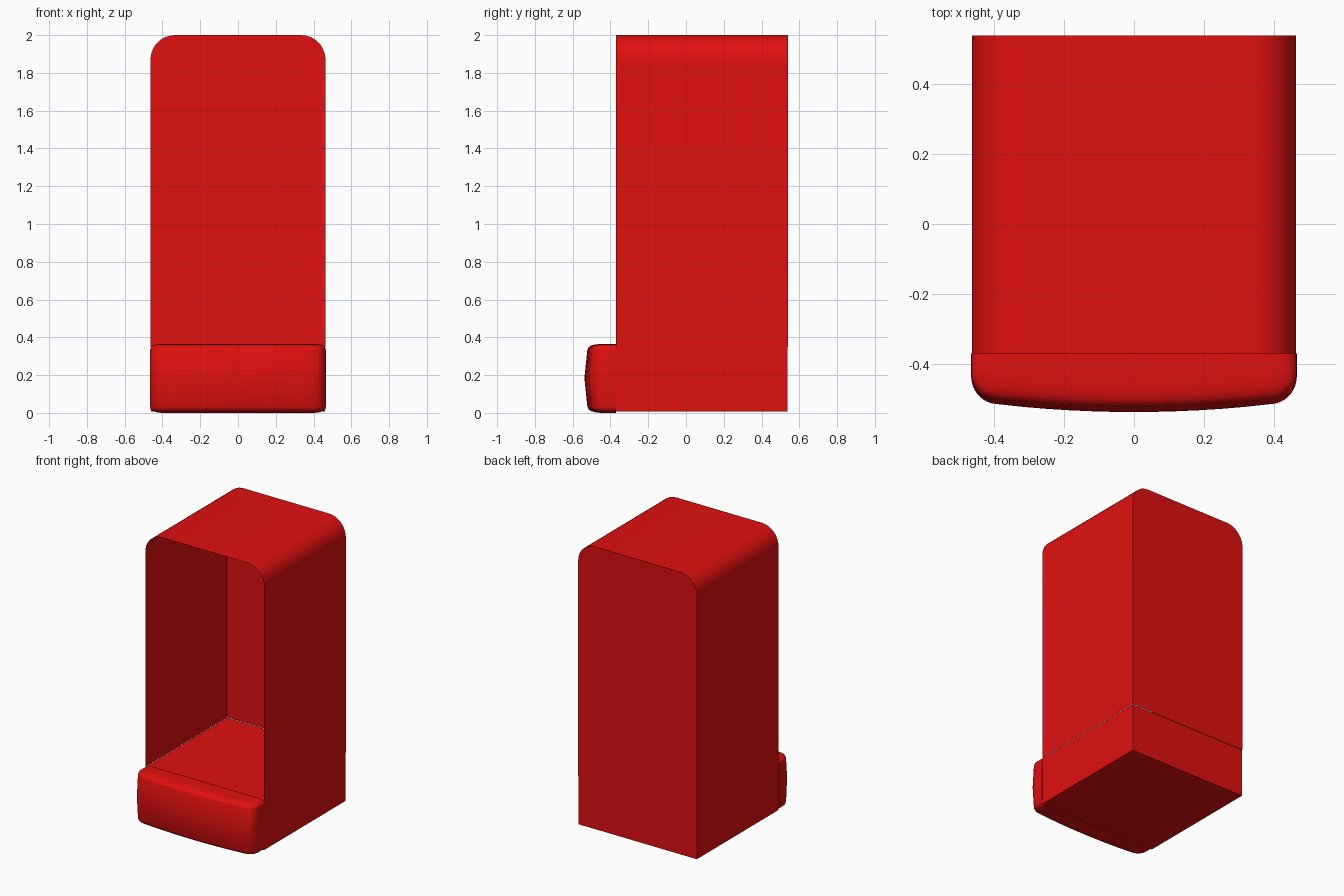
import bpy, math

if "Cube" in bpy.data.objects:
    bpy.data.objects.remove(bpy.data.objects["Cube"])

red = bpy.data.materials.new("red")
red.diffuse_color = (0.75, 0.005, 0.005, 1)
red.use_nodes = True
red.node_tree.nodes["Principled BSDF"].inputs["Base Color"].default_value = red.diffuse_color


def make(name, verts, faces, smooth=True):
    mesh = bpy.data.meshes.new(name)
    mesh.from_pydata(verts, [], faces)
    mesh.materials.append(red)
    ob = bpy.data.objects.new(name, mesh)
    bpy.context.collection.objects.link(ob)
    bpy.ops.object.select_all(action='DESELECT')
    ob.select_set(True)
    bpy.context.view_layer.objects.active = ob
    bpy.ops.object.mode_set(mode='EDIT')
    bpy.ops.mesh.select_all(action='SELECT')
    bpy.ops.mesh.normals_make_consistent(inside=False)
    bpy.ops.object.mode_set(mode='OBJECT')
    if smooth:
        bpy.ops.object.shade_smooth_by_angle(angle=math.radians(35))
    return ob


# Thin hood: arched profile swept along y, closed back, open front
W, R, FRONT, BACK = 0.463, 0.13, -0.37, 0.54
arch = [(W, 0.35)]
for cx, start in ((W - R, 0), (R - W, 90)):
    for i in range(11):
        a = math.radians(start + 9 * i)
        arch.append((cx + R * math.cos(a), 2 - R + R * math.sin(a)))
arch.append((-W, 0.35))
n = len(arch)
verts = [(x, y, z) for y in (FRONT, BACK) for x, z in arch]
faces = [(i, i + 1, n + i + 1, n + i) for i in range(n - 1)]
faces.append(tuple(range(n, 2 * n)))
make("hood_shell", verts, faces)

# Solid base block whose top is the inner floor
verts = [(x, y, z) for z in (0.008, 0.35)
         for x, y in ((-.461, FRONT), (.461, FRONT), (.461, .537), (-.461, .537))]
faces = [(3, 2, 1, 0), (4, 5, 6, 7)] + [(i, (i + 1) % 4, (i + 1) % 4 + 4, i + 4) for i in range(4)]
make("base_block", verts, faces, False)

# Bowed front bumper: plan outline stacked in levels that shrink at top and bottom
HW, DEPTH = 0.466, 0.168
half = [(HW, 0)]
for i in range(9):
    a = math.radians(10 * i)
    half.append((HW - 0.075 + 0.075 * math.cos(a), 0.065 + 0.08 * math.sin(a)))
for i in range(1, 7):
    x = 0.38 * (1 - i / 6)
    half.append((x, DEPTH - 0.021 * (x / 0.38) ** 2))
plan = half + [(-x, d) for x, d in reversed(half[:-1])]
upper = [(0.185, 0, 0), (0.335, 0.001, 0.016), (0.347, 0.004, 0.022),
         (0.356, 0.014, 0.034), (0.362, 0.032, 0.054), (0.365, 0.06, 0.085)]
levels = [(max(0.0, 0.366 - z), dx, dy) for z, dx, dy in reversed(upper[1:])] + upper
verts = [(x * (1 - dx / HW), FRONT - d * (1 - dy / DEPTH), z)
         for z, dx, dy in levels for x, d in plan]
m, k = len(plan), len(levels)
faces = [(r * m + i, r * m + (i + 1) % m, (r + 1) * m + (i + 1) % m, (r + 1) * m + i)
         for r in range(k - 1) for i in range(m)]
faces += [tuple(range(m)), tuple(range((k - 1) * m, k * m))]
bumper = make("front_bumper", verts, faces)
for v in bumper.data.vertices:
    if v.co.z < 0.002:
        v.co.z = 0
